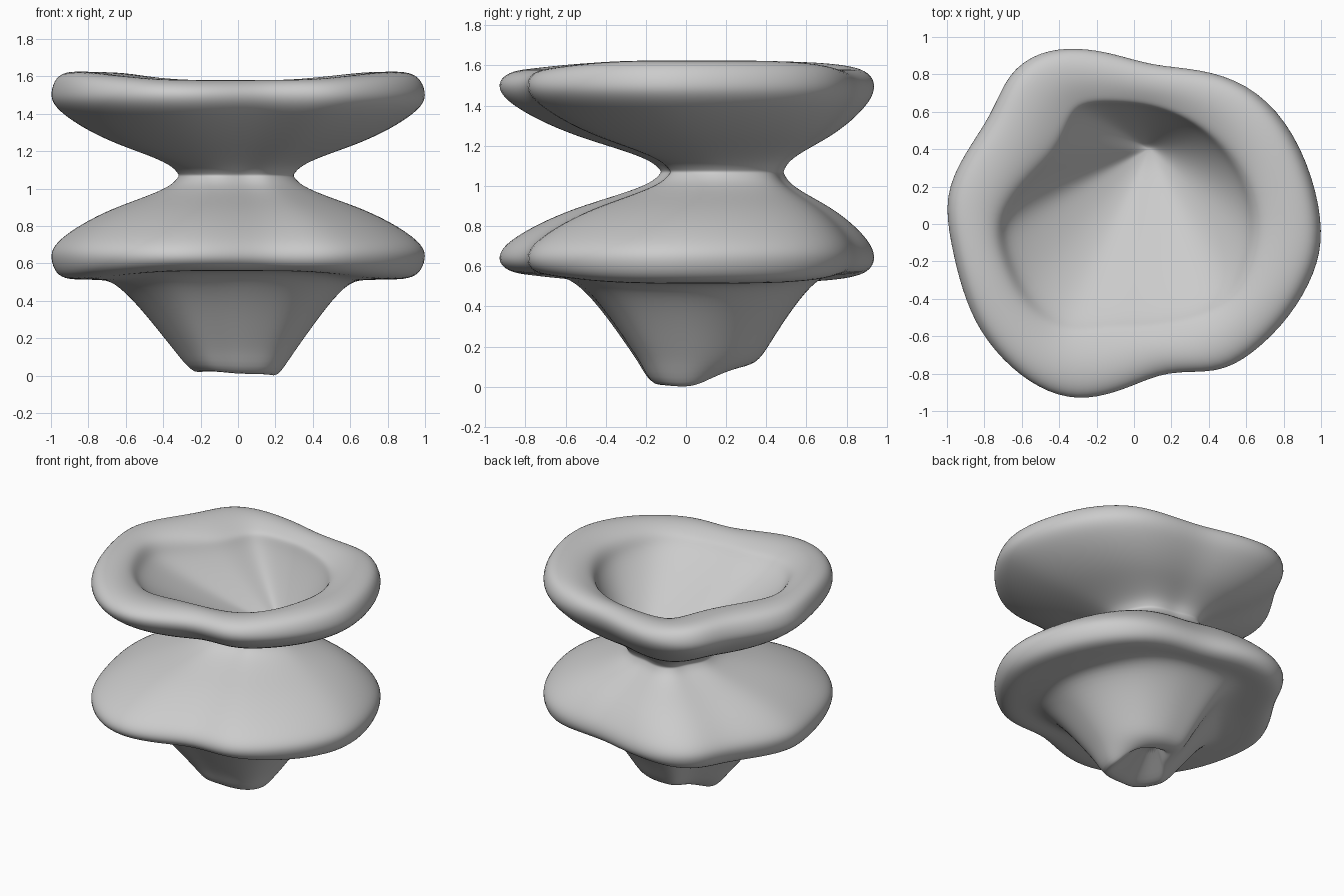
import bpy, bmesh

if "Cube" in bpy.data.objects:
    bpy.data.objects.remove(bpy.data.objects["Cube"])

# Lobed outer outline and matching basin-edge outline (seen from the top)
R = [(1.005, -.05), (.95, .25), (.81, .55), (.6, .745), (.35, .82), (.1, .835), (-.1, .9),
     (-.3, .935), (-.5, .915), (-.67, .8), (-.75, .58), (-.9, .37), (-1.005, .15), (-.97, -.1),
     (-.91, -.35), (-.82, -.57), (-.65, -.77), (-.45, -.9), (-.25, -.935), (-.03, -.87),
     (.18, -.77), (.44, -.795), (.63, -.69), (.83, -.49), (.96, -.26)]
B = [(.64, 0), (.6, .2), (.5, .38), (.36, .52), (.2, .6), (.05, .64), (-.1, .65),
     (-.22, .65), (-.32, .62), (-.37, .5), (-.43, .37), (-.57, .22), (-.68, .07), (-.71, -.05),
     (-.67, -.2), (-.6, -.36), (-.5, -.48), (-.38, -.56), (-.24, -.56), (-.1, -.54),
     (.05, -.54), (.22, -.52), (.38, -.48), (.52, -.38), (.6, -.2)]
R = [(x * 1.014, y * 1.014) for x, y in R]
MID = 1.07                                   # height of the waist


def lerp(P, Q, t):
    return [(p[0] + (q[0] - p[0]) * t, p[1] + (q[1] - p[1]) * t) for p, q in zip(P, Q)]


def scaled(P, sx, sy, cx, cy):
    return [(x * sx + cx, y * sy + cy) for x, y in P]


def at(P, z):
    return [(x, y, z) for x, y in P]


def crest(P, z):
    # rim is slightly higher towards the left and right, lower at the front
    return [(x, y, z + .045 * min(1, max(0, (abs(x) - .35) / .3)) * min(1, max(0, (y + 1) / .7)))
            for x, y in P]


def flip(ring):
    return [(x, y, 2 * MID - z) for x, y, z in ring]


N = scaled(R, .305, .325, -.01, .18)         # waist outline
E = scaled(B, .46, .48, 0, .04)              # foot outline
F = scaled(B, .33, .34, 0, .02)

# Half body, from waist out to rim
half = [at(lerp(N, R, t), z) for t, z in
        [(.01, 1.083), (.05, 1.115), (.14, 1.15), (.3, 1.193), (.53, 1.25), (.75, 1.325),
         (.91, 1.40), (.985, 1.455), (1.005, 1.51)]]
half += [crest(lerp(R, B, .08), 1.555), crest(lerp(R, B, .3), 1.582), crest(lerp(R, B, .6), 1.58)]

# Basin going down to an off-centre point
pit = (.08, .40, 1.04)
pit_ring = [(pit[0], pit[1])] * len(B)
basin = [crest(lerp(R, B, .88), 1.55), at(lerp(R, B, 1), 1.53)]
basin += [at(lerp(B, pit_ring, t), z) for t, z in
          [(.05, 1.47), (.3, 1.325), (.6, 1.175), (.85, 1.065), (.94, 1.045)]]

# Stem below the lower bowl
stem = [flip(crest(lerp(R, B, .82), 1.585)), at(lerp(B, E, .08), .51), at(lerp(B, E, .45), .37),
        at(lerp(B, E, .8), .205), at(E, .11),
        [(x, y, -.03 + max(0, y) * .5 + max(0, -y) * .1 + max(0, -x) * .1) for x, y in F]]
tip = (.06, .28, .17)
stem.append([(x + (tip[0] - x) * .25, y + (tip[1] - y) * .25, z + (tip[2] - z) * .25)
             for x, y, z in stem[-1]])

rings = basin[::-1] + half[::-1] + [at(N, MID)] + [flip(r) for r in half] + stem


def loft(name, rings, start, end):
    bm = bmesh.new()
    vs = [[bm.verts.new(p) for p in r] for r in rings]
    n = len(rings[0])
    for a, b in zip(vs, vs[1:]):
        for i in range(n):
            j = (i + 1) % n
            bm.faces.new((a[i], b[i], b[j], a[j]))
    for r, p in ((vs[0], start), (vs[-1], end)):
        c = bm.verts.new(p)
        for i in range(n):
            bm.faces.new((r[i], r[(i + 1) % n], c))
    bmesh.ops.recalc_face_normals(bm, faces=bm.faces)
    for f in bm.faces:
        f.smooth = True
    me = bpy.data.meshes.new(name)
    bm.to_mesh(me)
    bm.free()
    ob = bpy.data.objects.new(name, me)
    bpy.context.collection.objects.link(ob)
    sub = ob.modifiers.new("smooth", 'SUBSURF')
    sub.levels = sub.render_levels = 2
    return ob


loft("lobed_double_bowl", rings, pit, tip)
